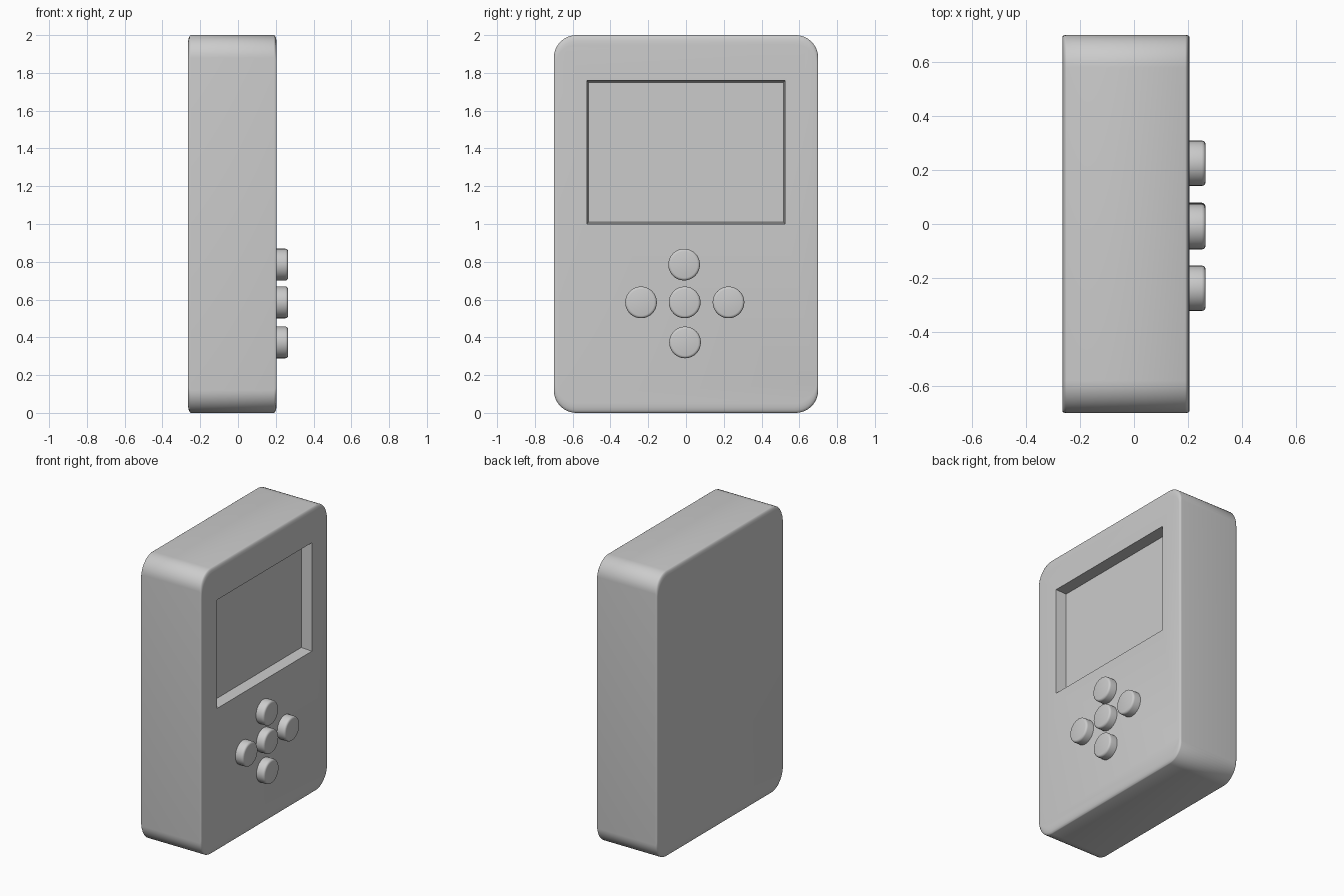
import bpy, bmesh, math

if "Cube" in bpy.data.objects:
    bpy.data.objects.remove(bpy.data.objects["Cube"])


def section(bm, x, hy, hz, r, cy=0.0, cz=1.0, steps=10):
    """Ring of vertices forming a rounded rectangle in the YZ plane."""
    ring = []
    for k, (sy, sz) in enumerate(((1, 1), (-1, 1), (-1, -1), (1, -1))):
        for i in range(steps + 1):
            a = math.pi / 2 * (k + i / steps)
            ring.append(bm.verts.new((x, cy + sy * (hy - r) + r * math.cos(a),
                                      cz + sz * (hz - r) + r * math.sin(a))))
    return ring


def finish(name, bm, rings):
    """Skin the rings, cap both ends and make an object."""
    for a, b in zip(rings, rings[1:]):
        n = len(a)
        for i in range(n):
            j = (i + 1) % n
            bm.faces.new((a[i], a[j], b[j], b[i]))
    bm.faces.new(rings[0])
    bm.faces.new(rings[-1])
    bmesh.ops.recalc_face_normals(bm, faces=bm.faces)
    mesh = bpy.data.meshes.new(name)
    bm.to_mesh(mesh)
    bm.free()
    ob = bpy.data.objects.new(name, mesh)
    bpy.context.collection.objects.link(ob)
    return ob


def activate(ob):
    bpy.ops.object.select_all(action='DESELECT')
    ob.select_set(True)
    bpy.context.view_layer.objects.active = ob


def smooth(ob, angle=35):
    activate(ob)
    bpy.ops.object.shade_smooth_by_angle(angle=math.radians(angle))


# Casing: rounded slab, its broad faces eased towards the rim
BACK, FRONT = -0.265, 0.205
EASE_X, EASE_Y, EASE_Z = 0.015, 0.006, 0.05
bm = bmesh.new()
profile = []
for i in range(5):
    t = math.pi / 2 * i / 4
    profile.append((EASE_X * (1 - math.sin(t)), 1 - math.cos(t)))
profile.reverse()
stations = [(BACK + d, e) for d, e in profile]
stations += [(FRONT - d, e) for d, e in reversed(profile)]
rings = [section(bm, x, 0.7 - EASE_Y * (1 - e), 1.0 - EASE_Z * (1 - e), 0.12)
         for x, e in [(x, 1 - e) for x, e in stations]]
casing = finish("casing", bm, rings)

# Screen recess: shallow pocket with slightly sloping walls
bm = bmesh.new()
rings = []
for x, inset in ((0.13, 0.01), (0.205, 0.0), (0.305, -0.013)):
    hy, hz = 0.525 - inset, 0.38 - inset
    rings.append([bm.verts.new((x, sy * hy, 1.38 + sz * hz))
                  for sy, sz in ((1, 1), (-1, 1), (-1, -1), (1, -1))])
cutter = finish("screen_cutter", bm, rings)
cutter.hide_render = True
cut = casing.modifiers.new("screen_recess", 'BOOLEAN')
cut.operation = 'DIFFERENCE'
cut.solver = 'EXACT'
cut.object = cutter
activate(casing)
bpy.ops.object.modifier_apply(modifier=cut.name)
bpy.data.objects.remove(cutter, do_unlink=True)
smooth(casing)


# Buttons: round caps with softened rims, in a cross layout
def button(name, y, z, radius=0.084):
    bm = bmesh.new()
    rings = []
    soft = 0.014
    shape = [(0.18, radius)]
    for i in range(4):
        t = math.pi / 2 * i / 3
        shape.append((0.265 - soft + soft * math.sin(t),
                      radius - soft + soft * math.cos(t)))
    for x, r in shape:
        rings.append([bm.verts.new((x, y + r * math.cos(2 * math.pi * i / 32),
                                    z + r * math.sin(2 * math.pi * i / 32)))
                      for i in range(32)])
    smooth(finish(name, bm, rings))


for name, y, z in (("button_up", -0.01, 0.785), ("button_centre", -0.007, 0.585),
                   ("button_down", -0.005, 0.373), ("button_left", -0.238, 0.585),
                   ("button_right", 0.225, 0.585)):
    button(name, y, z)
